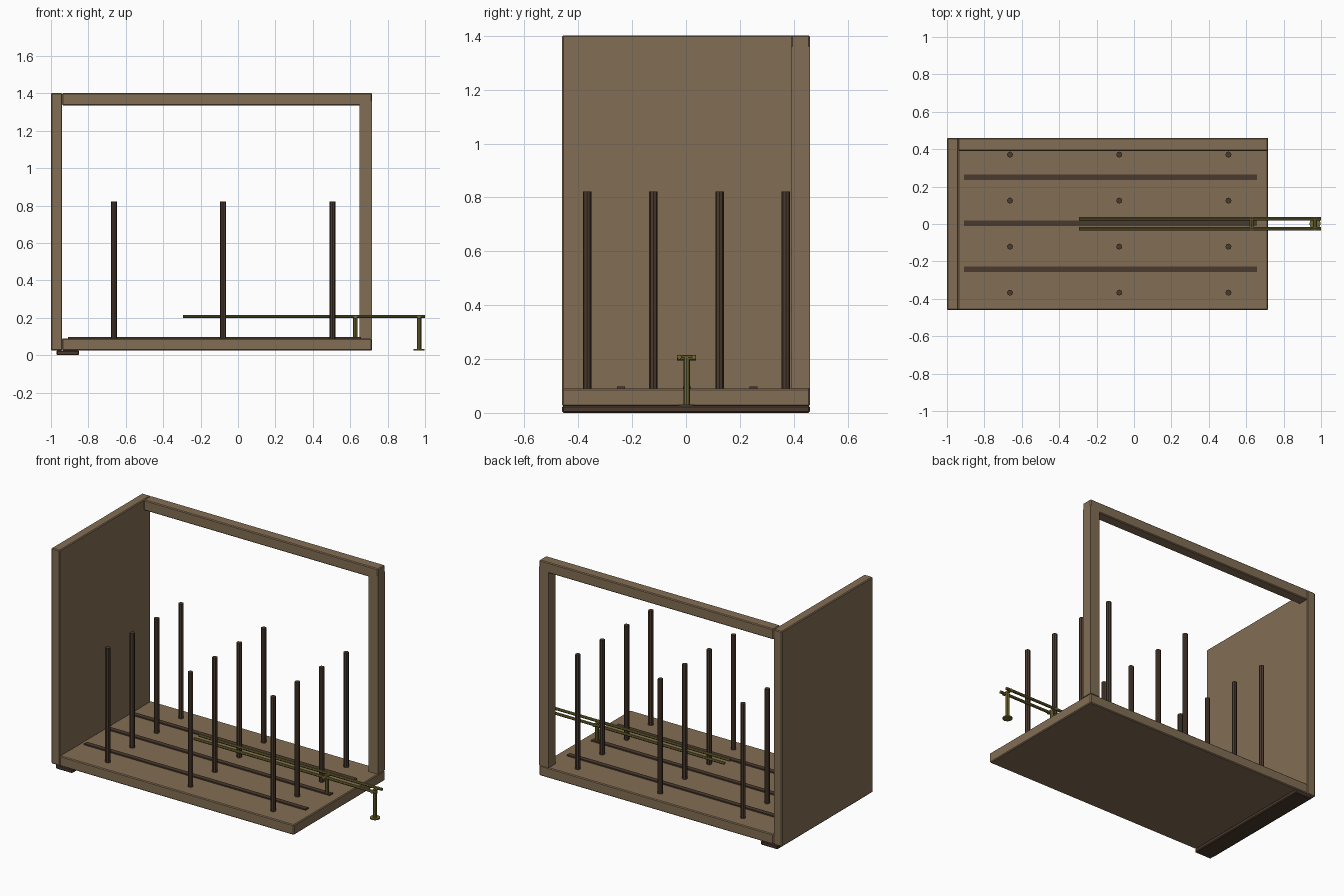
import bpy
import math
from mathutils import Vector

if "Cube" in bpy.data.objects:
    bpy.data.objects.remove(bpy.data.objects["Cube"])


def material(name, rgb):
    m = bpy.data.materials.new(name)
    m.diffuse_color = (*rgb, 1)
    m.use_nodes = True
    m.node_tree.nodes["Principled BSDF"].inputs["Base Color"].default_value = m.diffuse_color
    return m


WOOD = material("brown wood", (0.225, 0.155, 0.088))
DARK = material("dark brown", (0.068, 0.042, 0.027))
OLIVE = material("olive metal", (0.165, 0.140, 0.030))


def box(name, x, y, z, mat, bevel=0.0):
    """Box from (min, max) pairs on each axis."""
    bpy.ops.mesh.primitive_cube_add(size=1)
    o = bpy.context.object
    o.name = name
    for v in o.data.vertices:
        v.co = Vector([(r[0] + r[1]) / 2 + c * (r[1] - r[0])
                       for r, c in zip((x, y, z), v.co)])
    o.data.materials.append(mat)
    if bevel:
        b = o.modifiers.new("bevel", 'BEVEL')
        b.width = bevel
        b.segments = 1
    return o


def rod(name, start, end, radius, mat, sides=8):
    """Cylinder between two points."""
    a, b = Vector(start), Vector(end)
    bpy.ops.mesh.primitive_cylinder_add(
        vertices=sides, radius=radius, depth=(b - a).length,
        location=(a + b) / 2,
        rotation=(b - a).to_track_quat('Z', 'Y').to_euler())
    o = bpy.context.object
    o.name = name
    o.data.materials.append(mat)
    return o


# Room shell: floor, side wall, back post and top beam
box("floor", (-0.94, 0.717), (-0.46, 0.46), (0.025, 0.09), WOOD, 0.005)
box("side_wall", (-1.0, -0.94), (-0.46, 0.46), (0.025, 1.402), WOOD, 0.005)
box("back_post", (0.65, 0.717), (0.39, 0.46), (0.09, 1.36), WOOD)
box("top_beam", (-0.94, 0.717), (0.39, 0.46), (1.335, 1.402), WOOD, 0.005)

# Plate under the wall edge
box("foot_plate", (-0.97, -0.85), (-0.46, 0.46), (0.0, 0.026), DARK, 0.005)

# Floor strips
for y in (-0.241, 0.004, 0.25):
    box("floor_strip", (-0.91, 0.657), (y - 0.015, y + 0.015), (0.088, 0.098), DARK)

# Grid of upright poles
for x in (-0.663, -0.079, 0.505):
    for y in (-0.367, -0.121, 0.125, 0.371):
        rod("pole", (x, y, 0.088), (x, y, 0.822), 0.016, DARK)

# Twin rails on two legs
for y in (-0.025, 0.029):
    rod("rail", (-0.293, y, 0.207), (1.0, y, 0.207), 0.009, OLIVE)
for x, foot in ((0.628, 0.09), (0.968, 0.025)):
    rod("rail_leg", (x, 0.002, foot), (x, 0.002, 0.205), 0.012, OLIVE)
    rod("rail_crossbar", (x, -0.034, 0.205), (x, 0.038, 0.205), 0.010, OLIVE)
rod("leg_foot", (0.968, 0.002, 0.025), (0.968, 0.002, 0.032), 0.03, OLIVE, 12)
